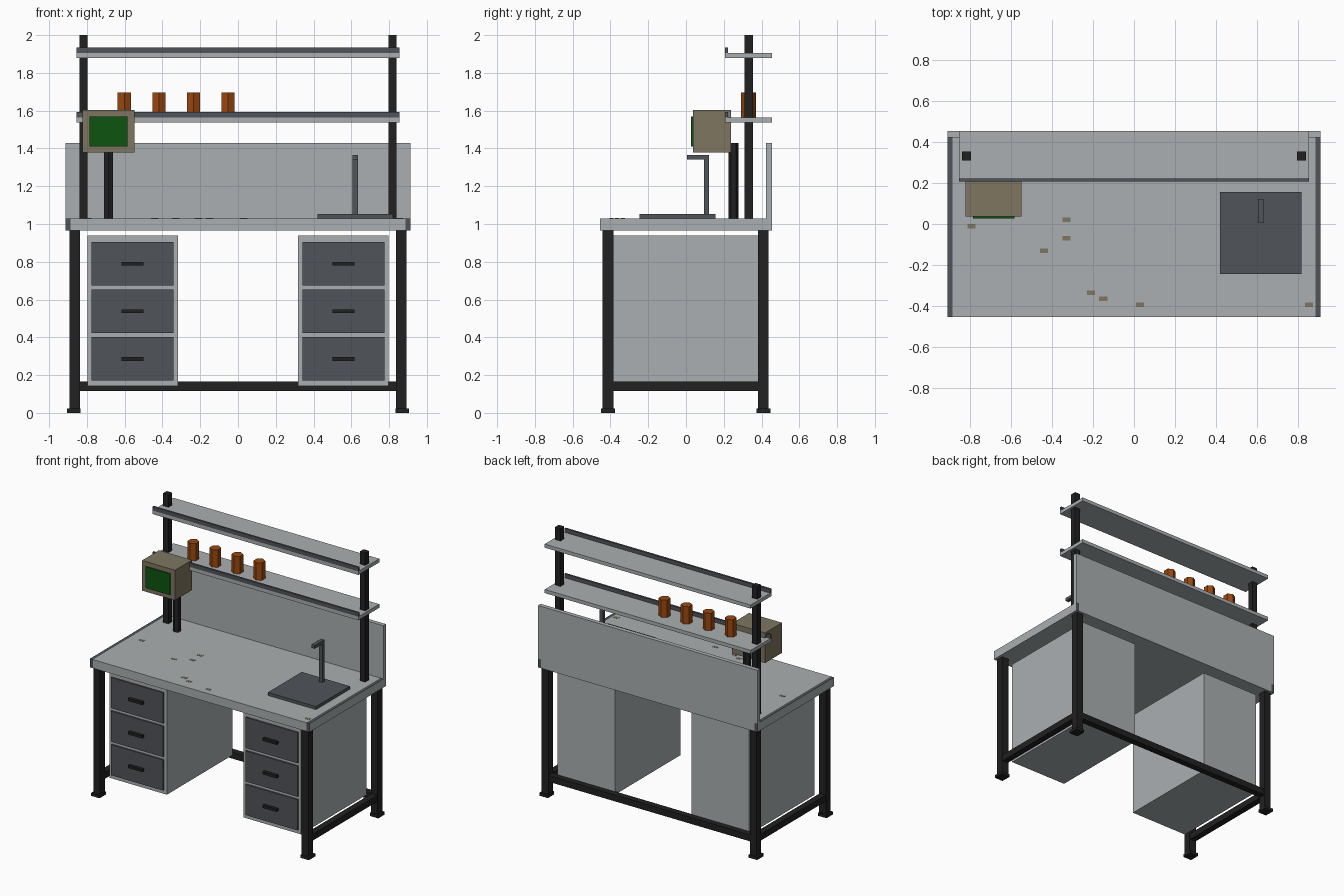
import bpy, bmesh, math
from mathutils import Matrix

if "Cube" in bpy.data.objects:
    bpy.data.objects.remove(bpy.data.objects["Cube"])


def material(name, rgb):
    m = bpy.data.materials.new(name)
    m.diffuse_color = (*rgb, 1)
    m.use_nodes = True
    m.node_tree.nodes["Principled BSDF"].inputs["Base Color"].default_value = m.diffuse_color
    return m


LIGHT = material("light_grey", (0.40, 0.43, 0.44))
DARK = material("dark_grey", (0.08, 0.087, 0.10))
BLACK = material("black_metal", (0.015, 0.015, 0.016))
ORANGE = material("burnt_orange", (0.33, 0.065, 0.005))
TAN = material("drab_tan", (0.21, 0.18, 0.12))
GREEN = material("screen_green", (0.004, 0.09, 0.005))


def finish(name, bm, mat):
    me = bpy.data.meshes.new(name)
    bm.to_mesh(me)
    bm.free()
    me.materials.append(mat)
    ob = bpy.data.objects.new(name, me)
    bpy.context.collection.objects.link(ob)
    return ob


def box(name, x, y, z, mat):
    """Box from (min, max) ranges."""
    bm = bmesh.new()
    bmesh.ops.create_cube(bm, size=1)
    for v in bm.verts:
        v.co = [r[0] if c < 0 else r[1] for c, r in zip(v.co, (x, y, z))]
    return finish(name, bm, mat)


def hex_prism(name, x, y, z, r, mat):
    """Six-sided upright prism with corners along y."""
    bm = bmesh.new()
    rot = Matrix.Rotation(math.pi / 2, 4, 'Z')
    bmesh.ops.create_cone(bm, cap_ends=True, segments=6, radius1=r, radius2=r, depth=z[1] - z[0])
    far = max(bm.verts, key=lambda v: v.co.y)
    if abs(far.co.y - r) > 1e-4:
        bmesh.ops.transform(bm, matrix=rot, verts=bm.verts)
    bmesh.ops.translate(bm, vec=(x, y, (z[0] + z[1]) / 2), verts=bm.verts)
    return finish(name, bm, mat)


def around(c, half):
    return (c - half, c + half)


def side(s, a, b):
    """Range a..b on the right, mirrored for s = -1."""
    return (a, b) if s > 0 else (-b, -a)


# worktop and splash panel
box("worktop", (-0.887, 0.887), (-0.455, 0.455), (0.965, 1.03), LIGHT)
box("back_panel", (-0.912, 0.912), (0.423, 0.455), (1.03, 1.43), LIGHT)

for s, label in ((-1, "left"), (1, "right")):
    # worktop end strip: dark, with a light outer face
    strip = box(label + "_worktop_end", side(s, 0.887, 0.912), (-0.455, 0.455), (0.965, 1.03), DARK)
    strip.data.materials.append(LIGHT)
    for p in strip.data.polygons:
        if p.normal.x * s > 0.5 or p.normal.z < -0.5:
            p.material_index = 1

    # legs, feet and side rail
    for y, end in ((-0.413, "front"), (0.41, "back")):
        box(f"{label}_{end}_leg", around(s * 0.865, 0.028), around(y, 0.028), (0, 0.965), BLACK)
        box(f"{label}_{end}_foot", around(s * 0.87, 0.035), around(y, 0.038), (0, 0.022), BLACK)
    box(label + "_side_rail", around(s * 0.865, 0.024), (-0.4, 0.4), (0.117, 0.165), BLACK)

    # drawer pedestal
    box(label + "_pedestal", side(s, 0.318, 0.797), (-0.39, 0.39), (0.142, 0.938), LIGHT)
    for i in range(3):
        z = 0.79 - 0.252 * i
        cx = s * 0.559
        box(f"{label}_drawer_{i + 1}", around(cx, 0.217), (-0.402, -0.385), around(z, 0.115), DARK)
        box(f"{label}_handle_{i + 1}", around(cx, 0.058), (-0.425, -0.40), around(z, 0.01), BLACK)

    # shelf post
    box(label + "_shelf_post", around(s * 0.818, 0.022), around(0.332, 0.022), (1.03, 2.0), BLACK)

# lower back rail
box("back_rail", (-0.85, 0.85), (0.386, 0.434), (0.117, 0.165), BLACK)

# shelves with dark front lips
for z, label in ((1.538, "lower"), (1.879, "upper")):
    box(label + "_shelf", (-0.856, 0.856), (0.207, 0.455), (z, z + 0.027), LIGHT)
    box(label + "_shelf_lip", (-0.856, 0.856), (0.207, 0.222), (z + 0.027, z + 0.056), DARK)

# hexagonal jars on the lower shelf
for i in range(4):
    hex_prism(f"jar_{i + 1}", -0.602 + 0.183 * i, 0.33, (1.565, 1.696), 0.04, ORANGE)

# monitor on its stand
box("monitor_case", (-0.823, -0.549), (0.036, 0.238), (1.378, 1.604), TAN)
box("monitor_screen", (-0.787, -0.585), (0.027, 0.036), (1.41, 1.57), GREEN)
hex_prism("monitor_stand", -0.685, 0.252, (1.03, 1.43), 0.027, BLACK)

# soldering mat with an angled lamp arm
box("work_mat", (0.42, 0.82), (-0.245, 0.157), (1.03, 1.053), DARK)
box("lamp_post", around(0.62, 0.014), (0.095, 0.122), (1.03, 1.342), DARK)
box("lamp_arm", around(0.62, 0.014), (0.005, 0.122), (1.342, 1.366), DARK)

# small scraps lying on the worktop
scraps = [(-0.795, -0.01), (-0.33, 0.02), (-0.33, -0.07), (-0.44, -0.13),
          (-0.21, -0.335), (-0.15, -0.365), (0.03, -0.395), (0.855, -0.395)]
for i, (x, y) in enumerate(scraps):
    box(f"scrap_{i + 1}", around(x, 0.02), around(y, 0.011), (1.03, 1.0315), TAN)
